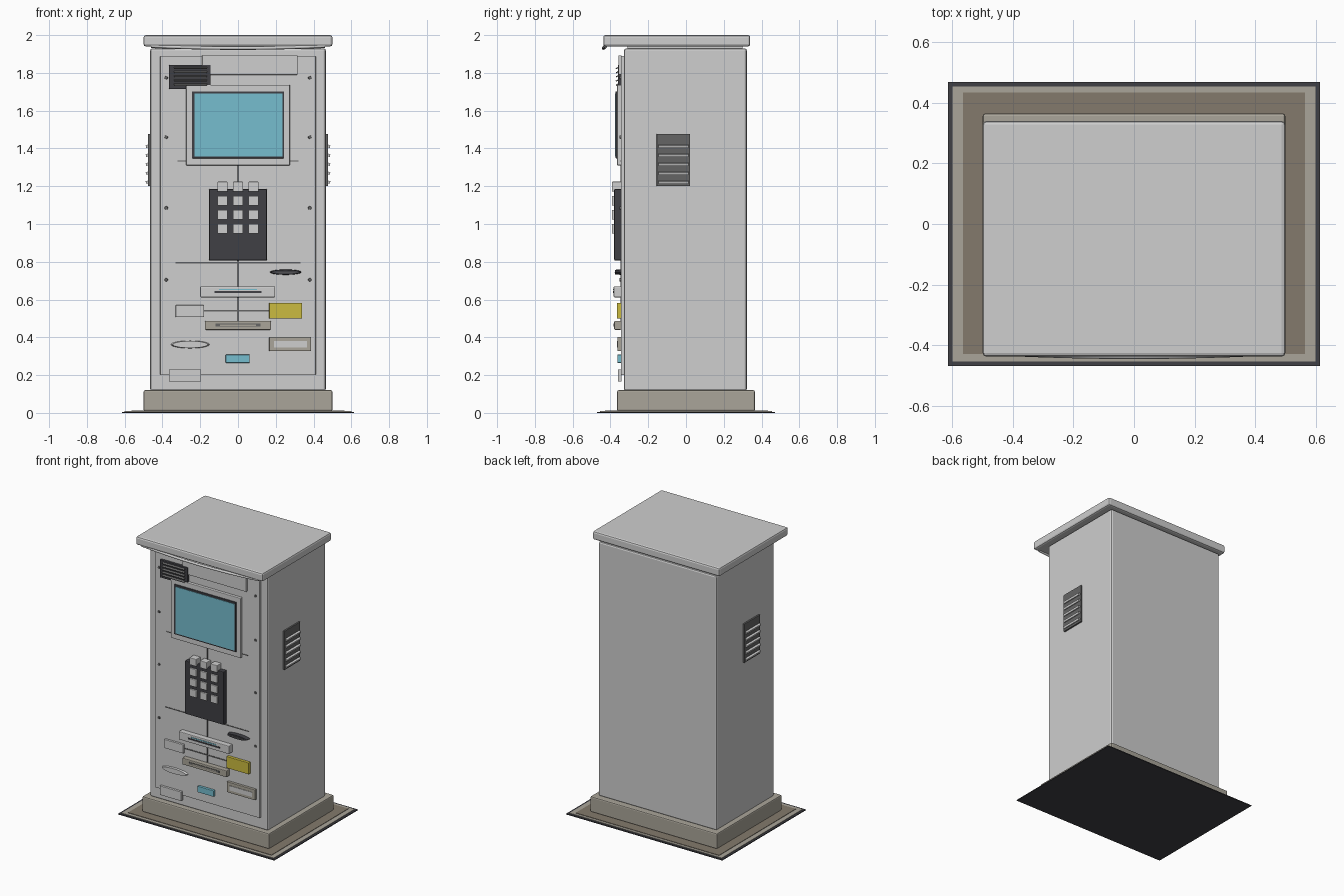
import bpy, bmesh, math
from mathutils import Matrix, Vector

if "Cube" in bpy.data.objects:
    bpy.data.objects.remove(bpy.data.objects["Cube"], do_unlink=True)


def material(name, r, g, b):
    m = bpy.data.materials.new(name)
    m.use_nodes = True
    m.diffuse_color = (r, g, b, 1)
    m.node_tree.nodes["Principled BSDF"].inputs["Base Color"].default_value = (r, g, b, 1)
    return m


LIGHT = material("light grey paint", .62, .62, .62)
BEIGE = material("warm grey stone", .40, .375, .32)
BROWN = material("brown mat", .23, .195, .15)
DARK = material("charcoal plastic", .05, .05, .058)
MID = material("vent grey", .13, .13, .13)
CYAN = material("cyan screen", .18, .51, .62)
YELLOW = material("yellow plate", .60, .50, .05)


def finish(name, bm, mat):
    mesh = bpy.data.meshes.new(name)
    bm.to_mesh(mesh)
    bm.free()
    mesh.materials.append(mat)
    obj = bpy.data.objects.new(name, mesh)
    bpy.context.collection.objects.link(obj)
    return obj


def box(name, x, y, z, mat, bevel=0, tilt=None):
    """Box from (min, max) ranges, with optional bevel and tilt matrix."""
    size = [r[1] - r[0] for r in (x, y, z)]
    mid = Vector([(r[0] + r[1]) / 2 for r in (x, y, z)])
    bm = bmesh.new()
    bmesh.ops.create_cube(bm, size=1, matrix=Matrix.Diagonal((*size, 1)))
    if bevel:
        bmesh.ops.bevel(bm, geom=bm.edges[:], offset=bevel, segments=2,
                        profile=.5, affect='EDGES')
    bm.transform(Matrix.Translation(mid) @ (tilt or Matrix()))
    return finish(name, bm, mat)


PANEL = -.345  # front surface of the service panel


def plate(name, x, z, depth, mat, bevel=0, base=PANEL):
    """Box standing out of the front panel by depth."""
    return box(name, x, (base - depth, base + .004), z, mat, bevel)


def oval(name, x, z, rx, rz, depth, mat):
    bm = bmesh.new()
    bmesh.ops.create_cone(bm, cap_ends=True, segments=32, radius1=1, radius2=.9, depth=1)
    bm.transform(Matrix.Translation((x, PANEL - depth / 2, z))
                 @ Matrix.Diagonal((rx, depth, rz, 1))
                 @ Matrix.Rotation(math.pi / 2, 4, 'X'))
    return finish(name, bm, mat)


# Floor mat in three thin layers
box("mat_edge", (-.615, .615), (-.47, .47), (0, .006), DARK)
box("mat_border", (-.6, .6), (-.455, .455), (.003, .009), BEIGE)
box("mat_centre", (-.565, .565), (-.43, .435), (.006, .012), BROWN)

# Plinth, cabinet, roof
box("plinth", (-.5, .5), (-.365, .365), (.01, .12), BEIGE, .008)
box("cabinet", (-.465, .465), (-.328, .322), (.115, 1.93), LIGHT, .012)
box("roof_neck", (-.44, .44), (-.31, .3), (1.92, 1.95), LIGHT)
box("roof", (-.5, .5), (-.438, .34), (1.94, 2.0), LIGHT, .012)

# Bowed drip lip below the front of the roof
curve = bpy.data.curves.new("roof_lip", 'CURVE')
curve.dimensions = '3D'
curve.bevel_depth = .009
curve.bevel_resolution = 2
curve.use_fill_caps = True
line = curve.splines.new('POLY')
line.points.add(16)
for i, p in enumerate(line.points):
    t = i / 8 - 1
    bow = 1 - t * t
    p.co = (.46 * t, -.425 - .012 * bow, 1.942 - .011 * bow, 1)
curve.materials.append(LIGHT)
bpy.context.collection.objects.link(bpy.data.objects.new("roof_lip", curve))

# Service panel with seams and screws
box("front_panel", (-.412, .412), (PANEL, -.32), (.2, 1.89), LIGHT, .003)
plate("seam_upper", (-.004, .004), (1.18, 1.32), .003, MID)
plate("seam_lower", (-.004, .004), (.48, .81), .003, MID)
plate("seam_shelf", (-.33, .33), (.792, .798), .003, MID)
plate("seam_plates", (-.19, .17), (.536, .544), .003, MID)
plate("seam_screen", (-.32, .32), (1.332, 1.337), .003, MID)
for side in (-1, 1):
    for z in (1.775, 1.46, 1.085, .705):
        oval("panel_screw", side * .38, z, .009, .009, .006, MID)

# Header strip and speaker grille
plate("header_strip", (-.19, .315), (1.79, 1.892), .012, LIGHT, .003)
plate("speaker", (-.365, -.145), (1.715, 1.842), .016, DARK, .003)
for i in range(5):
    z = 1.735 + i * .022
    box("speaker_slat", (-.34, -.165), (-.372, -.356), (z, z + .006), MID,
        tilt=Matrix.Rotation(.5, 4, 'X'))

# Screen
plate("screen_frame", (-.275, .275), (1.31, 1.737), .02, LIGHT, .004)
plate("screen_bezel", (-.243, .243), (1.348, 1.702), .028, DARK, .002)
plate("screen_glass", (-.23, .235), (1.358, 1.69), .031, CYAN)

# Keypad
plate("keypad", (-.153, .153), (.807, 1.185), .035, DARK, .005)
for row in range(4):
    for col in (-1, 0, 1):
        x, z = col * .082, 1.198 - row * .0745
        plate("key", (x - .027, x + .027), (z - .026, z + .026), .047, LIGHT, .004)

# Card reader and coin slot
plate("card_reader", (-.2, .197), (.612, .67), .038, LIGHT, .005)
plate("card_slot", (-.125, .125), (.635, .645), .041, DARK)
plate("card_light", (-.1, .1), (.65, .656), .041, CYAN)
oval("coin_slot", .252, .745, .083, .014, .03, DARK)
plate("coin_slot_line", (.2, .305), (.743, .747), .034, MID)

# Receipt tray
plate("receipt_tray", (-.175, .175), (.44, .487), .035, BEIGE, .005)
plate("receipt_recess", (-.12, .12), (.458, .472), .038, MID)
plate("receipt_flap", (-.095, .095), (.461, .469), .04, BEIGE)

# Information plates
plate("left_label", (-.33, -.18), (.508, .57), .015, LIGHT, .002)
plate("yellow_label", (.165, .34), (.5, .582), .02, YELLOW, .002)
oval("oval_badge", -.253, .362, .102, .02, .015, LIGHT)
plate("return_frame", (.165, .387), (.327, .402), .018, BEIGE, .003)
plate("return_door", (.19, .365), (.347, .38), .021, LIGHT)
plate("cyan_label", (-.065, .062), (.265, .308), .018, CYAN, .002)
plate("bottom_label", (-.365, -.195), (.165, .23), .016, LIGHT, .002)

# Side vents with tilted slats
for side in (-1, 1):
    ends = sorted((side * .46, side * .476))
    box("side_vent", ends, (-.155, .022), (1.2, 1.477), MID, .002)
    for i in range(5):
        z = 1.222 + i * .0475
        ends = sorted((side * .47, side * .488))
        box("vent_slat", ends, (-.145, .012), (z - .007, z + .007), LIGHT,
            tilt=Matrix.Rotation(side * .3, 4, 'Y'))
